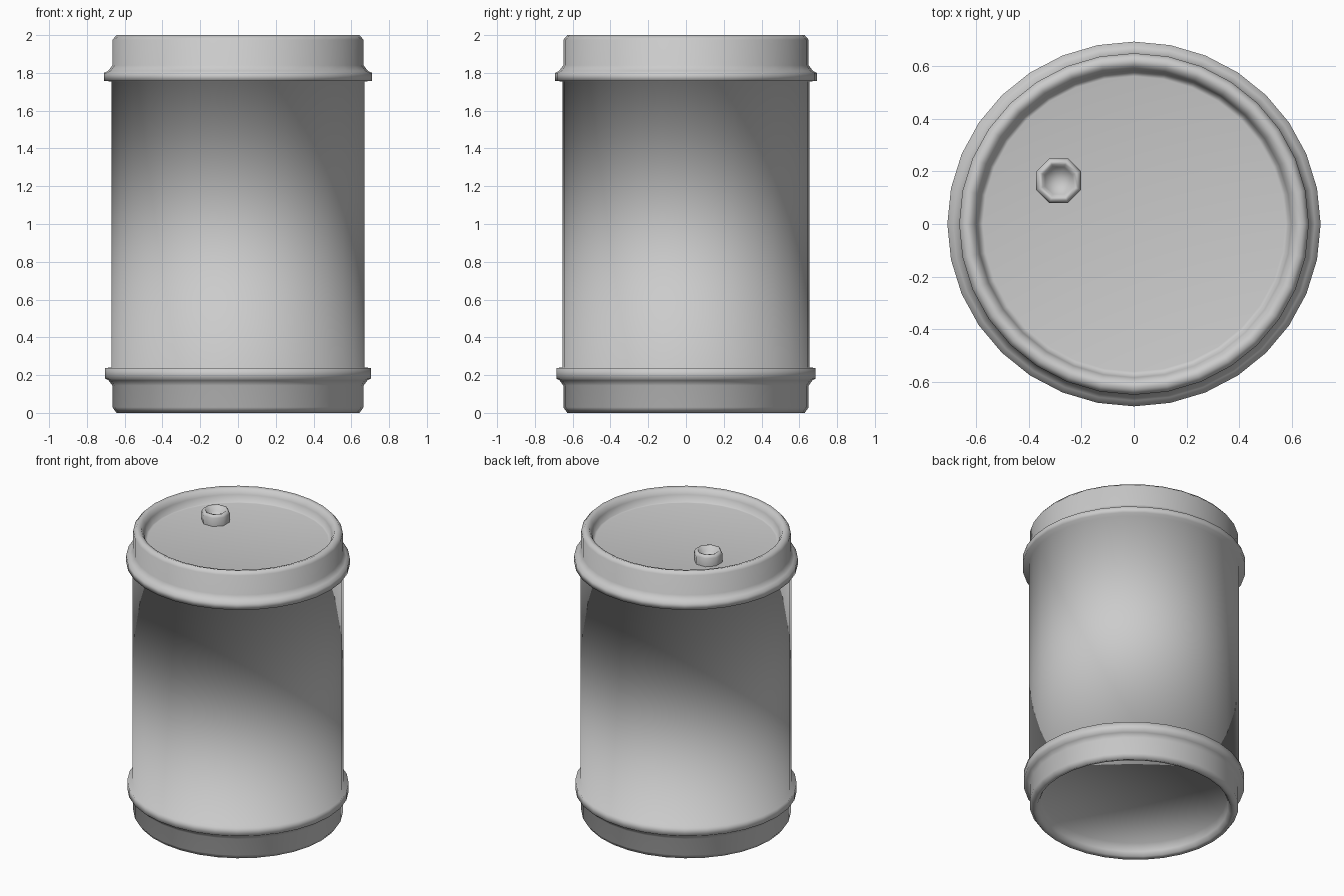
import bpy, bmesh, math

if "Cube" in bpy.data.objects:
    bpy.data.objects.remove(bpy.data.objects["Cube"])


def lathe(name, profile, sides, centre=(0, 0), y_scale=1.0, turn=0.0, smooth=120):
    """Spin an (r, z) profile round the z axis; r = 0 ends become poles."""
    bm = bmesh.new()
    rings = []
    for r, z in profile:
        if r == 0:
            rings.append([bm.verts.new((centre[0], centre[1], z))])
            continue
        ring = []
        for i in range(sides):
            a = turn + 2 * math.pi * i / sides
            ring.append(bm.verts.new((centre[0] + r * math.cos(a),
                                      centre[1] + r * math.sin(a) * y_scale, z)))
        rings.append(ring)
    for low, high in zip(rings, rings[1:]):
        for i in range(sides):
            j = (i + 1) % sides
            if len(low) == 1:
                bm.faces.new((low[0], high[j], high[i]))
            elif len(high) == 1:
                bm.faces.new((low[i], low[j], high[0]))
            else:
                bm.faces.new((low[i], low[j], high[j], high[i]))
    bmesh.ops.recalc_face_normals(bm, faces=bm.faces)
    mesh = bpy.data.meshes.new(name)
    bm.to_mesh(mesh)
    bm.free()
    obj = bpy.data.objects.new(name, mesh)
    bpy.context.collection.objects.link(obj)
    bpy.ops.object.select_all(action='DESELECT')
    obj.select_set(True)
    bpy.context.view_layer.objects.active = obj
    bpy.ops.object.shade_smooth_by_angle(angle=math.radians(smooth))
    return obj


# Drum: recessed base, lower hoop, wall, upper hoop, rolled rim, recessed lid
drum_profile = [
    (0, 0.09), (0.59, 0.09), (0.60, 0.035), (0.615, 0.008),
    (0.643, 0.0), (0.665, 0.03), (0.665, 0.145), (0.685, 0.172),
    (0.703, 0.182), (0.703, 0.238), (0.670, 0.24),
    (0.670, 1.755), (0.71, 1.757), (0.71, 1.80), (0.688, 1.81),
    (0.665, 1.84), (0.665, 1.975), (0.643, 2.0), (0.615, 1.992),
    (0.598, 1.96), (0.588, 1.915), (0.575, 1.912), (0, 1.912),
]
lathe("drum", drum_profile, 32, y_scale=0.977)

# Filler neck on the lid, with a dished socket
neck_profile = [
    (0.090, 1.908), (0.092, 1.97), (0.080, 1.99),
    (0.066, 1.987), (0.056, 1.955), (0, 1.93),
]
lathe("filler_neck", neck_profile, 8, centre=(-0.287, 0.165),
      turn=math.radians(22.5))
